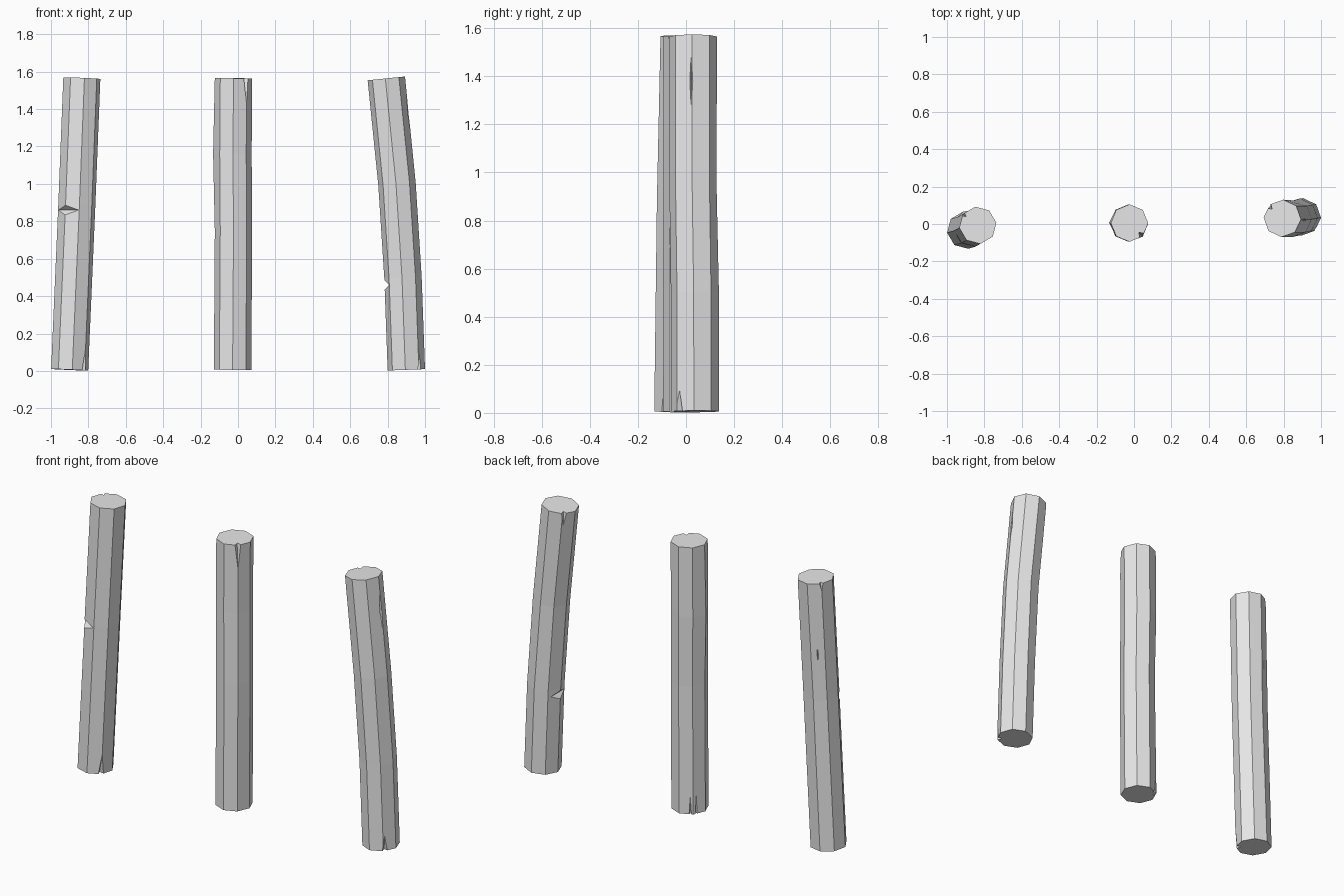
import bpy, bmesh
from math import radians, cos, sin
from mathutils import Vector

R = 0.1      # post radius
SIDES = 8

cube = bpy.data.objects.get("Cube")
if cube:
    bpy.data.objects.remove(cube, do_unlink=True)

grey = bpy.data.materials.new("plain grey")
grey.use_nodes = True
grey.diffuse_color = (0.8, 0.8, 0.8, 1)
grey.node_tree.nodes["Principled BSDF"].inputs["Base Color"].default_value = (0.8, 0.8, 0.8, 1)


def make_object(name, bm):
    bmesh.ops.recalc_face_normals(bm, faces=bm.faces)
    mesh = bpy.data.meshes.new(name)
    bm.to_mesh(mesh)
    bm.free()
    mesh.materials.append(grey)
    obj = bpy.data.objects.new(name, mesh)
    bpy.context.collection.objects.link(obj)
    return obj


def centre_at(path, z):
    """Point on the bent centre line at height z."""
    for a, b in zip(path, path[1:]):
        if z <= b[2] or b is path[-1]:
            return Vector(a).lerp(Vector(b), (z - a[2]) / (b[2] - a[2]))


def spot(path, z, angle, radius, side=0):
    """Point beside the post: outward by radius, sideways by side."""
    a = radians(angle)
    return centre_at(path, z) + Vector((cos(a), sin(a), 0)) * radius + Vector((-sin(a), cos(a), 0)) * side


def post_body(name, path, turn, dents):
    bm = bmesh.new()
    rings = []
    for i, p in enumerate(path):
        # Rings are square to the local lean of the post
        lo, hi = Vector(path[max(i - 1, 0)]), Vector(path[min(i + 1, len(path) - 1)])
        lean = (hi - lo) / (hi - lo).z
        ring = []
        for k in range(SIDES):
            a = radians(turn + k * 360 / SIDES)
            r = R * dents.get((i, k), 1)
            x, y = r * cos(a), r * sin(a)
            ring.append(bm.verts.new(Vector(p) + Vector((x, y, -lean.x * x - lean.y * y))))
        rings.append(ring)
    for lower, upper in zip(rings, rings[1:]):
        for k in range(SIDES):
            n = (k + 1) % SIDES
            bm.faces.new((lower[k], lower[n], upper[n], upper[k]))
    bm.faces.new(rings[0][::-1])
    bm.faces.new(rings[-1])
    return make_object(name, bm)


def cut(post, points):
    """Carve the convex hull of the points out of the post."""
    bm = bmesh.new()
    for p in points:
        bm.verts.new(p)
    bmesh.ops.convex_hull(bm, input=bm.verts)
    cutter = make_object("cutter", bm)
    cutter.hide_render = True
    mod = post.modifiers.new("carve", 'BOOLEAN')
    mod.operation = 'DIFFERENCE'
    mod.solver = 'EXACT'
    mod.object = cutter
    bpy.context.view_layer.objects.active = post
    bpy.ops.object.modifier_apply(modifier=mod.name)
    bpy.data.objects.remove(cutter, do_unlink=True)


def end_split(post, path, top, angle, length, half_width, depth):
    """Tapering crack that opens at one end of the post."""
    end, s = (path[-1][2], 1) if top else (path[0][2], -1)
    out = end + s * 0.02
    cut(post, [spot(path, out, angle, R - depth),
               spot(path, out, angle, R + 0.03, half_width * 1.5),
               spot(path, out, angle, R + 0.03, -half_width * 1.5),
               spot(path, end - s * length, angle, R + 0.005)])


def chop(post, path, z, angle, half_height, depth):
    """Axe-like wedge across a corner."""
    cut(post, [spot(path, z, angle, R - depth, s) for s in (-R, R)] +
        [spot(path, z + h, angle, R + 0.01, s) for s in (-R, R) for h in (-half_height, half_height)])


def gouge(post, path, z, angle, half_height, half_width, depth):
    """Long thin sliver taken out of the side."""
    cut(post, [spot(path, z, angle, R - depth)] +
        [spot(path, z, angle, R + 0.01, s) for s in (-half_width, half_width)] +
        [spot(path, z + h, angle, R + 0.003) for h in (-half_height, half_height)])


# Right post, leaning inward
path = [(-0.9, -0.033, 0.006), (-0.862, -0.022, 0.88), (-0.835, -0.007, 1.565)]
post = post_body("right_post", path, 8, {(1, 2): 0.95})
chop(post, path, 0.86, -127, 0.035, 0.028)
end_split(post, path, False, -37, 0.13, 0.025, 0.035)
end_split(post, path, True, 143, 0.05, 0.02, 0.035)
gouge(post, path, 1.15, 120, 0.1, 0.012, 0.02)

# Middle post, upright
path = [(-0.029, 0.005, 0.006), (-0.024, 0.003, 0.75), (-0.027, 0.006, 1.16), (-0.024, 0.005, 1.565)]
post = post_body("middle_post", path, 0, {(2, 4): 1.06, (1, 6): 0.96, (1, 3): 0.96})
end_split(post, path, True, -45, 0.16, 0.028, 0.035)
for angle in (126, 146):
    end_split(post, path, False, angle, 0.16, 0.012, 0.03)

# Left post, leaning inward with a bend
path = [(0.9, 0.038, 0.006), (0.882, 0.037, 0.5), (0.85, 0.03, 1.0), (0.793, 0.03, 1.564)]
post = post_body("left_post", path, -3, {(2, 2): 0.96})
chop(post, path, 0.46, 180, 0.035, 0.025)
end_split(post, path, False, -42, 0.12, 0.025, 0.035)
end_split(post, path, True, 138, 0.1, 0.028, 0.035)
gouge(post, path, 1.38, -5, 0.13, 0.012, 0.015)
